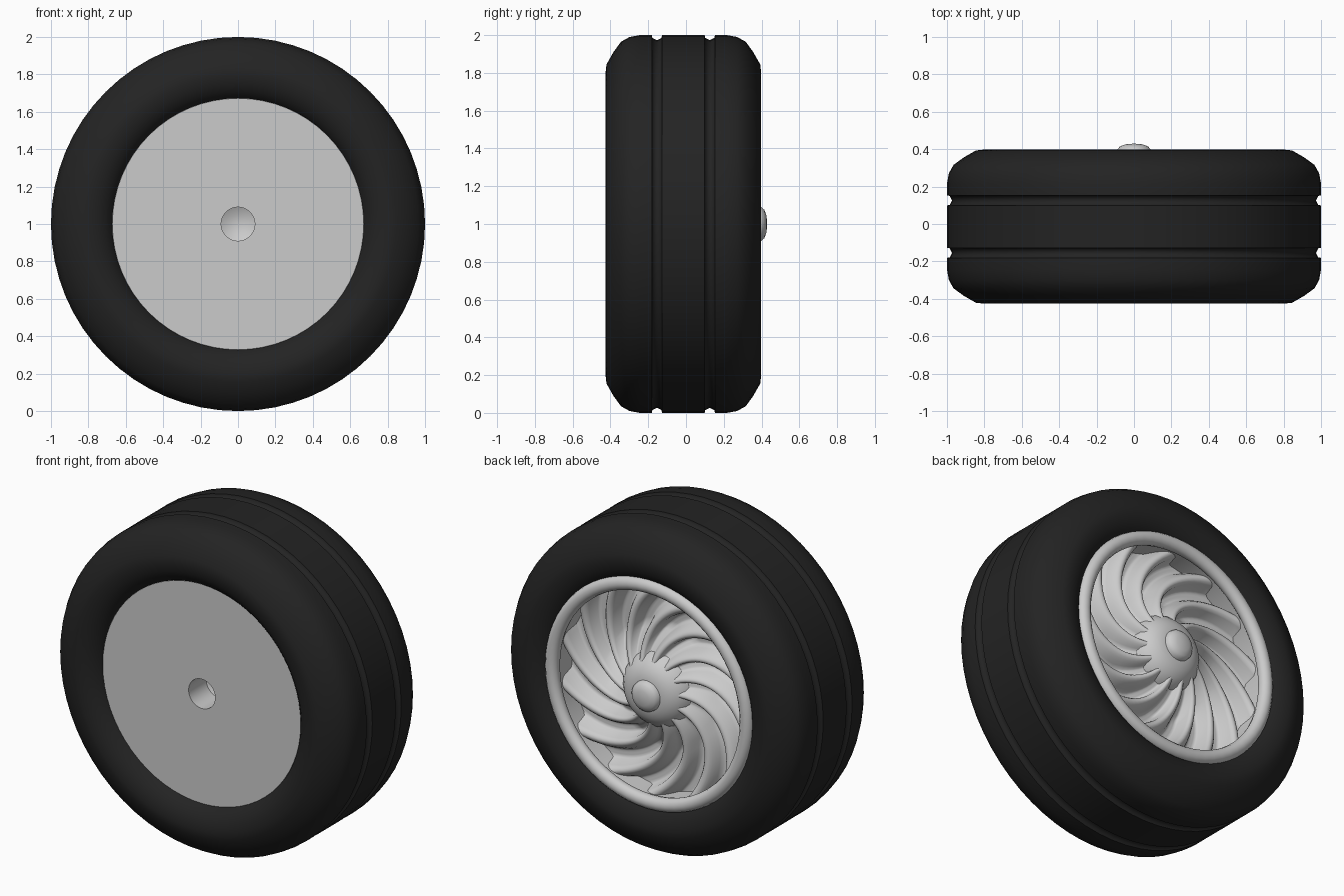
import bpy, bmesh, math

if "Cube" in bpy.data.objects:
    bpy.data.objects.remove(bpy.data.objects["Cube"])

CZ = 1.0  # wheel axis height


def finish(name, bm, angle=50, mat=None):
    bmesh.ops.remove_doubles(bm, verts=bm.verts, dist=1e-5)
    bmesh.ops.recalc_face_normals(bm, faces=bm.faces)
    me = bpy.data.meshes.new(name)
    bm.to_mesh(me)
    bm.free()
    me.shade_smooth()
    me.set_sharp_from_angle(angle=math.radians(angle))
    ob = bpy.data.objects.new(name, me)
    bpy.context.collection.objects.link(ob)
    if mat:
        me.materials.append(mat)
    return ob


def polar(r, y, a):
    return (r * math.cos(a), y, CZ + r * math.sin(a))


def skin(bm, rings, closed=False):
    pairs = list(zip(rings, rings[1:])) + ([(rings[-1], rings[0])] if closed else [])
    for p, q in pairs:
        n = len(p)
        for i in range(n):
            j = (i + 1) % n
            bm.faces.new((p[i], p[j], q[j], q[i]))


def lathe(name, profile, segs=64, closed=False, angle=50, mat=None):
    """Revolve (radius, y) points about the wheel axis."""
    bm = bmesh.new()
    rings = [[bm.verts.new(polar(max(r, 1e-6), y, 2 * math.pi * i / segs))
              for i in range(segs)] for r, y in profile]
    skin(bm, rings, closed)
    bmesh.ops.dissolve_degenerate(bm, dist=1e-5, edges=bm.edges)
    return finish(name, bm, angle, mat)


rubber = bpy.data.materials.new("rubber")
rubber.diffuse_color = (0.017, 0.017, 0.017, 1)
rubber.use_nodes = True
rubber.node_tree.nodes["Principled BSDF"].inputs["Base Color"].default_value = rubber.diffuse_color

# Tyre: half profile from the tread centre to the bead, mirrored about its mid plane
half = [(1.0, 0.06), (1.0, 0.113), (0.985, 0.116), (0.973, 0.14), (0.985, 0.164),
        (1.0, 0.167), (1.0, 0.23), (0.99, 0.285), (0.965, 0.33), (0.91, 0.37),
        (0.845, 0.407), (0.80, 0.412), (0.75, 0.402), (0.71, 0.38), (0.68, 0.35),
        (0.67, 0.33)]
mid = -0.014
tyre = [(r, mid - d) for r, d in reversed(half)] + [(r, mid + d) for r, d in half]
lathe("tyre", tyre, closed=True, angle=60, mat=rubber)

# Closed inner face of the wheel with its recessed axle hole
lathe("inner_disc", [(0.68, -0.34), (0.672, -0.35), (0.09, -0.35), (0.09, -0.18),
                     (0.05, -0.16), (0, -0.155)])

# Rounded rim lip on the outer side
lip = [(0.66 + 0.042 * math.cos(t * math.pi / 6), 0.35 + 0.04 * math.sin(t * math.pi / 6))
       for t in range(12)]
lathe("rim_lip", lip, closed=True)

# Swirling spokes: dished face with curved ridges
SPOKES, PER, STEPS = 14, 14, 20
lift = [0, 0, 0.04, 0.3, 0.55, 0.75, 0.9, 0.98, 1, 0.95, 0.8, 0.1, 0, 0]
bm = bmesh.new()
rings = []
for s in range(STEPS + 1):
    t = s / STEPS
    r = 0.15 + 0.49 * t
    twist = math.radians(52) * t ** 1.25
    floor = 0.32 - 0.15 * min(1, t * 2.2) + 0.03 * t
    top = 0.35 - 0.07 * math.sin(math.pi * min(1, t * 0.8))
    rings.append([bm.verts.new(polar(r, floor + (top - floor) * lift[i % PER],
                                     2 * math.pi * i / (SPOKES * PER) + twist))
                  for i in range(SPOKES * PER)])
skin(bm, rings)
finish("swirl_spokes", bm, 55)

# Rim barrel wall behind the lip
lathe("rim_barrel", [(0.635, 0.36), (0.635, 0.18)])

# Hub dome and centre cap
lathe("hub", [(0.23, 0.26), (0.215, 0.305), (0.18, 0.345), (0.14, 0.37), (0.095, 0.382),
              (0, 0.385)], 48)
lathe("centre_cap", [(0.095, 0.37), (0.09, 0.398), (0.075, 0.415), (0.045, 0.426),
                     (0, 0.43)], 32)
